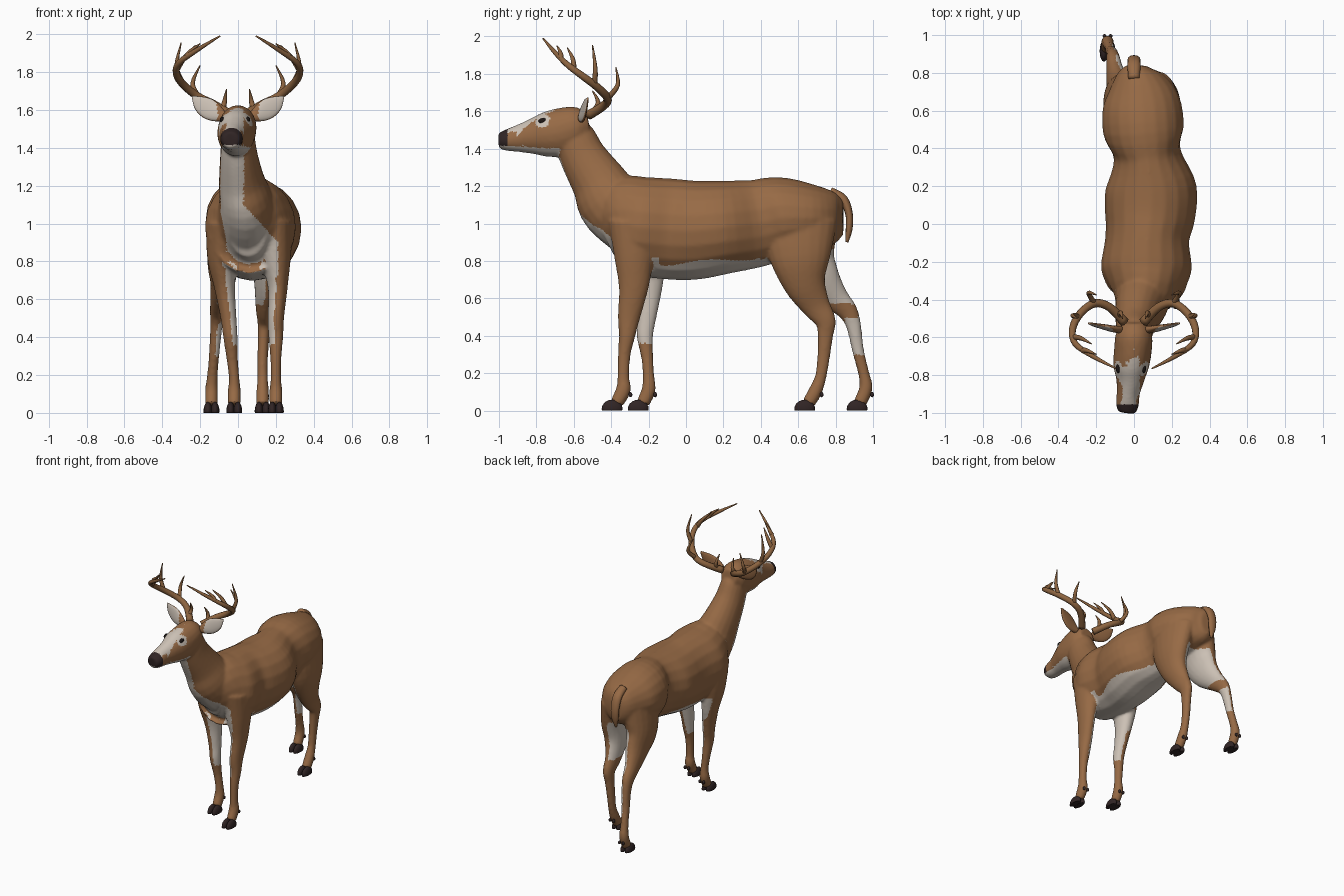
import bpy, bmesh, math
from mathutils import Vector, Matrix

cube = bpy.data.objects.get("Cube")
if cube:
    bpy.data.objects.remove(cube, do_unlink=True)


def material(name, rgb):
    mat = bpy.data.materials.new(name)
    mat.use_nodes = True
    colour = (*rgb, 1.0)
    mat.diffuse_color = colour
    mat.node_tree.nodes["Principled BSDF"].inputs["Base Color"].default_value = colour
    return mat


COAT = material("brown coat", (0.31, 0.145, 0.06))
WHITE = material("pale fur", (0.60, 0.53, 0.46))
DARK = material("dark horn", (0.03, 0.018, 0.018))
ANTLER = material("antler brown", (0.26, 0.125, 0.05))
EYE = material("eye black", (0.012, 0.008, 0.007))


def smooth_path(stations, steps):
    """Catmull-Rom resampling of stations (x, y, z, width, depth)."""
    pts = [Vector(s) for s in stations]
    pts = [pts[0]] + pts + [pts[-1]]
    out = []
    for a, b, c, d in zip(pts, pts[1:], pts[2:], pts[3:]):
        for i in range(steps):
            t = i / steps
            out.append(0.5 * (2 * b + (c - a) * t + (2 * a - 5 * b + 4 * c - d) * t ** 2
                              + (3 * b - a - 3 * c + d) * t ** 3))
    return out + [pts[-1]]


def tube(bm, stations, side=(1, 0, 0), sides=20, steps=4):
    """Loft elliptical rings along a path, carrying the side vector along."""
    path = smooth_path(stations, steps)
    centres = [p.to_3d() if len(p) == 3 else Vector(p[:3]) for p in path]
    side = Vector(side)
    previous = None
    for i, p in enumerate(path):
        tangent = centres[min(i + 1, len(path) - 1)] - centres[max(i - 1, 0)]
        tangent.normalize()
        side = (side - tangent * side.dot(tangent)).normalized()
        up = tangent.cross(side)
        angles = [2 * math.pi * k / sides for k in range(sides)]
        ring = [bm.verts.new(centres[i] + side * math.cos(a) * p[3] + up * math.sin(a) * p[4])
                for a in angles]
        if previous:
            for k in range(sides):
                j = (k + 1) % sides
                bm.faces.new((previous[k], previous[j], ring[j], ring[k]))
        else:
            bm.faces.new(ring[::-1])
        previous = ring
    bm.faces.new(previous)


def ball(bm, centre, scale):
    mat = Matrix.Translation(centre) @ Matrix.Diagonal((*scale, 1))
    return bmesh.ops.create_uvsphere(bm, u_segments=16, v_segments=10, radius=1, matrix=mat)["verts"]


def finish(name, bm, *mats):
    bmesh.ops.recalc_face_normals(bm, faces=bm.faces)
    mesh = bpy.data.meshes.new(name)
    bm.to_mesh(mesh)
    bm.free()
    obj = bpy.data.objects.new(name, mesh)
    bpy.context.collection.objects.link(obj)
    for m in mats:
        mesh.materials.append(m)
    for p in mesh.polygons:
        p.use_smooth = True
    return obj


# Body: overlapping lofts that are fused into one skin
bm = bmesh.new()
torso = [(.02, .84, 1.03, .05, .09), (.02, .79, 1.03, .12, .14), (.04, .66, 1.03, .2, .185),
         (.05, .5, 1.03, .215, .22), (.07, .37, 1.0, .178, .235), (.09, .2, .98, .24, .25),
         (.085, .05, .965, .24, .265), (.07, -.08, .97, .222, .27), (.065, -.24, .985, .24, .265),
         (.06, -.35, 1.0, .19, .25), (.05, -.44, .97, .1, .16)]
neck = [(.05, -.22, .98, .18, .2), (.045, -.39, 1.1, .148, .185), (.02, -.465, 1.22, .122, .15),
        (.005, -.55, 1.355, .1, .125), (0, -.6, 1.47, .085, .11), (0, -.62, 1.53, .06, .07)]
head = [(0, -.52, 1.53, .06, .06), (0, -.58, 1.52, .095, .11), (-.005, -.66, 1.49, .1, .13),
        (-.015, -.75, 1.475, .095, .12), (-.02, -.82, 1.465, .076, .096),
        (-.03, -.89, 1.455, .062, .075), (-.035, -.96, 1.445, .06, .057), (-.04, -1, 1.442, .045, .042)]
front_left = [(.19, -.26, 1.0, .1, .16), (.2, -.275, .82, .08, .11), (.21, -.28, .66, .052, .08),
              (.2, -.305, .5, .043, .06), (.2, -.315, .4, .039, .044), (.2, -.33, .3, .03, .034),
              (.2, -.335, .18, .028, .032), (.2, -.335, .11, .035, .04), (.2, -.37, .04, .033, .036)]
front_right = [(-.07, -.22, 1.0, .1, .16), (-.085, -.21, .82, .078, .11), (-.07, -.2, .66, .055, .075),
               (-.05, -.21, .5, .042, .052), (-.04, -.22, .4, .038, .044), (-.03, -.207, .28, .03, .032),
               (-.02, -.2, .18, .028, .031), (-.02, -.2, .11, .035, .038), (-.02, -.23, .04, .033, .036)]
hind_left = [(.13, .6, 1.0, .11, .21), (.16, .61, .82, .09, .165), (.155, .635, .68, .07, .115),
             (.14, .695, .56, .047, .078), (.14, .745, .48, .037, .057), (.135, .745, .4, .031, .042),
             (.13, .735, .28, .028, .034), (.13, .72, .18, .028, .031), (.13, .69, .1, .034, .037),
             (.13, .655, .04, .033, .036)]
hind_right = [(-.03, .62, 1.0, .11, .2), (-.075, .65, .82, .088, .15), (-.08, .715, .7, .067, .115),
              (-.1, .8, .6, .047, .073), (-.11, .865, .53, .038, .054), (-.115, .897, .45, .032, .04),
              (-.125, .92, .32, .028, .032), (-.135, .95, .2, .028, .03), (-.14, .962, .12, .034, .036),
              (-.14, .93, .04, .033, .036)]
for part in (torso, neck, head, front_left, front_right, hind_left, hind_right):
    tube(bm, part)
body = finish("body", bm)
remesh = body.modifiers.new("fuse", 'REMESH')
remesh.mode = 'VOXEL'
remesh.voxel_size = 0.01
soften = body.modifiers.new("soften", 'SMOOTH')
soften.factor = 0.5
soften.iterations = 6
graph = bpy.context.evaluated_depsgraph_get()
skin = bpy.data.meshes.new_from_object(body.evaluated_get(graph))
body.modifiers.clear()
body.data = skin
skin.materials.clear()
for m in (COAT, WHITE, DARK):
    skin.materials.append(m)

EYES = [Vector((-.016 + s * .068, -.765, 1.548)) for s in (-1, 1)]


def fur(c, n):
    """Material slot for a skin face: 0 coat, 1 pale, 2 dark nose."""
    x, y, z = c
    inward = n.x if x < .06 else -n.x
    if z > 1.25 and y < -.56:
        if y < -.955 and z > 1.415:
            return 2
        if y < -.92 and z < 1.412 or n.z < -.55:
            return 1
        if min((c - e).length for e in EYES) < .04:
            return 1
    # Throat stripe widening over the chest
    t = min(max((1.1 - z) / .2, 0), 1)
    if y < -.35 and z > .72 and n.y < -.25 and abs(x + .035 - .11 * t) < .065 + .07 * t:
        return 1
    # Belly and brisket
    if -.14 < y < .4 and n.z < .1 and z < .79 + .12 * max(0, y - .1) + .015 * math.sin(14 * y):
        return 1
    if -.4 < y <= -.14 and z > .66 and n.z < -.5:
        return 1
    # Insides of the legs and the rear hock patch
    if y < 0 and .36 < z < .8 and inward > .25:
        return 1
    if y > .38 and .57 < z < .86 and (inward > .25 or n.z < -.75):
        return 1
    if y > .85 and .3 < z < .5 and n.x > .2:
        return 1
    return 0


for p in skin.polygons:
    p.use_smooth = True
    p.material_index = fur(p.center, p.normal)

# Cloven hooves with dewclaws
for name, x, y, heel in (("front_left", .2, -.395, -.297), ("front_right", -.02, -.255, -.165),
                         ("hind_left", .13, .635, .725), ("hind_right", -.14, .915, .995)):
    bm = bmesh.new()
    for s in (-1, 1):
        for v in ball(bm, (x + s * .019, y, .008), (.023, .056, .05)):
            v.co.z = max(v.co.z, 0)
        ball(bm, (x + s * .016, heel, .085), (.01, .01, .014))
    finish(name + "_hoof", bm, DARK)

# Tail
bm = bmesh.new()
tube(bm, [(0, .77, 1.17, .03, .025), (0, .84, 1.13, .035, .025), (0, .872, 1.05, .034, .02),
          (0, .872, .97, .028, .018), (0, .86, .9, .008, .008)], sides=12)
finish("tail", bm, COAT)

# Antler beam and tines, given for one side and mirrored
beam = [(.05, -.52, 1.58, .026, .026), (.13, -.44, 1.63, .023, .023), (.21, -.42, 1.67, .022, .022),
        (.285, -.475, 1.73, .021, .021), (.325, -.555, 1.79, .019, .019),
        (.31, -.635, 1.85, .016, .016), (.21, -.705, 1.92, .012, .012), (.095, -.765, 1.99, .004, .004)]
tines = [[(.21, -.42, 1.67), (.24, -.365, 1.74), (.2, -.375, 1.835)],
         [(.295, -.49, 1.74), (.325, -.485, 1.83), (.3, -.5, 1.955)],
         [(.32, -.6, 1.82), (.28, -.605, 1.88), (.225, -.635, 1.94)],
         [(.27, -.67, 1.88), (.25, -.67, 1.91), (.2, -.69, 1.95)],
         [(.08, -.49, 1.6), (.07, -.47, 1.65), (.06, -.5, 1.71)]]
for name, s in (("left", 1), ("right", -1)):
    bm = bmesh.new()
    flip = lambda p: (s * p[0], *p[1:])
    tube(bm, [flip(p) for p in beam], (0, 1, 0), 10)
    for tine in tines:
        tube(bm, [flip(p) + (r, r) for p, r in zip(tine, (.016, .012, .003))], (s, 1, 0), 8)
    finish(name + "_antler", bm, ANTLER)

    # Leaf-shaped ear with a pale inner face
    bm = bmesh.new()
    leaf = [(.07, -.56, 1.56, .022, .02), (.11, -.555, 1.58, .044, .018), (.155, -.545, 1.605, .054, .014),
            (.2, -.535, 1.635, .042, .01), (.24, -.525, 1.67, .006, .005)]
    tube(bm, [flip(p) for p in leaf], (-.5 * s, 0, .85), 16)
    ear = finish(name + "_ear", bm, COAT, WHITE)
    for p in ear.data.polygons:
        p.material_index = int(p.normal.y < -.6 and abs(p.center.x) > .11)

# Eyes
for name, centre in zip(("right", "left"), EYES):
    bm = bmesh.new()
    ball(bm, centre, (.012, .024, .016))
    finish(name + "_eye", bm, EYE)
